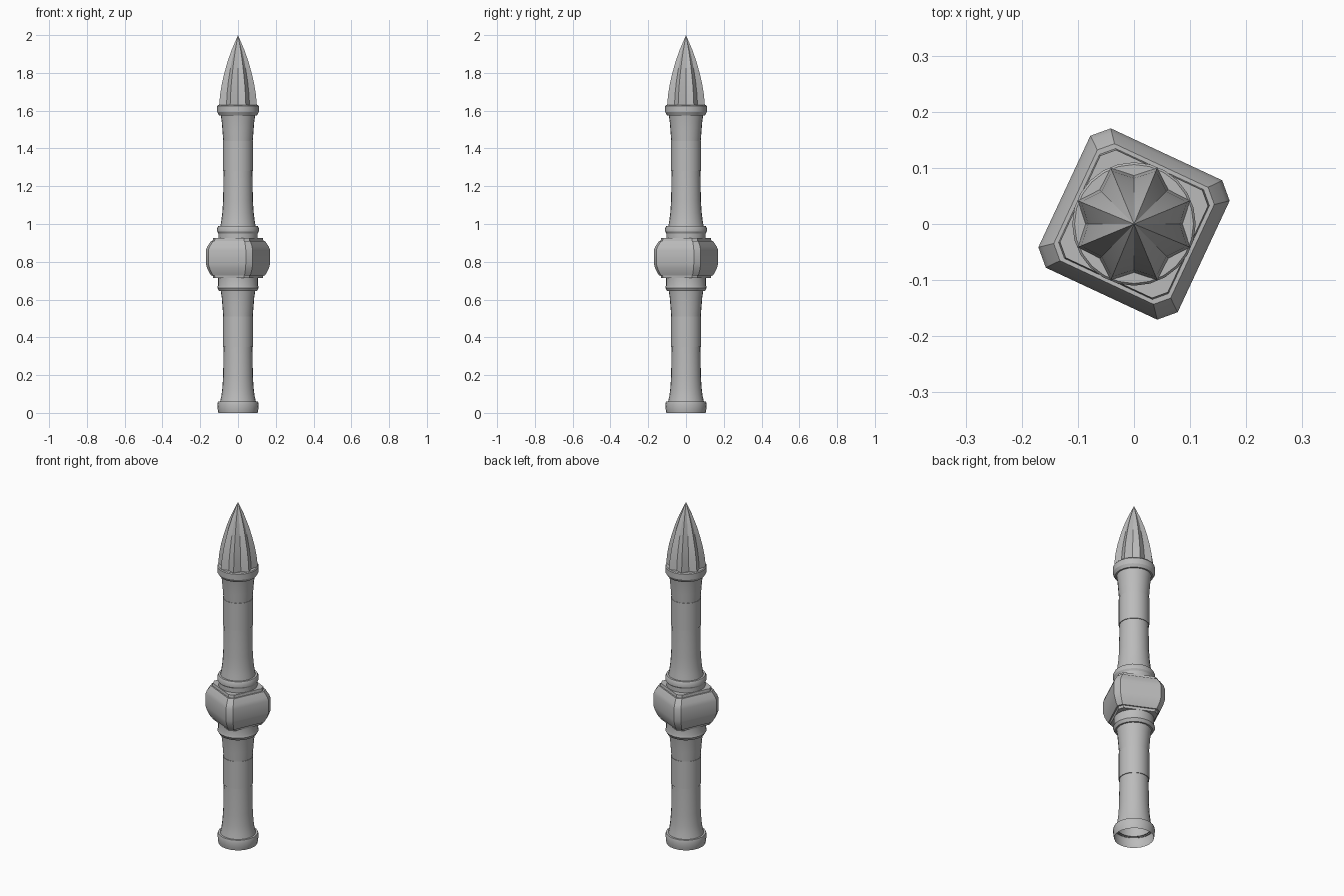
import bpy, bmesh
from math import sin, cos, pi, radians

cube = bpy.data.objects.get("Cube")
if cube:
    bpy.data.objects.remove(cube)

TURN = radians(-25)

stone = bpy.data.materials.new("grey stone")
stone.use_nodes = True
GREY = (0.5, 0.5, 0.5, 1)
stone.diffuse_color = GREY
stone.node_tree.nodes["Principled BSDF"].inputs["Base Color"].default_value = GREY


def circle(r, sides=24):
    return [(r * cos(2 * pi * i / sides), r * sin(2 * pi * i / sides)) for i in range(sides)]


def chamfered_square(h):
    c = h * 0.8
    quarter = [(h, -c), (h, c)]
    pts = []
    for k in range(4):
        for x, y in quarter:
            a = k * pi / 2 + TURN
            pts.append((x * cos(a) - y * sin(a), x * sin(a) + y * cos(a)))
    return pts


def star(r):
    # eight ridges with folded valleys between them
    return [(r * f * cos(a), r * f * sin(a)) for i in range(16)
            for f, a in [((1, 0.8)[i % 2], radians(22.5 * i) + radians(22.5))]]


def loft(name, outline, profile, bottom=False, top=False, angle=30):
    """Stack scaled outlines along z; a zero radius closes to a point."""
    bm = bmesh.new()
    previous = None
    for r, z in profile:
        if r == 0:
            ring = [bm.verts.new((0, 0, z))]
        else:
            ring = [bm.verts.new((x, y, z)) for x, y in outline(r)]
        if previous:
            n = len(previous)
            for i in range(n):
                j = (i + 1) % n
                if len(ring) == 1:
                    bm.faces.new((previous[i], previous[j], ring[0]))
                else:
                    bm.faces.new((previous[i], previous[j], ring[j], ring[i]))
        elif bottom:
            bm.faces.new(ring[::-1])
        previous = ring
    if top:
        bm.faces.new(previous)
    mesh = bpy.data.meshes.new(name)
    bm.to_mesh(mesh)
    bm.free()
    mesh.materials.append(stone)
    obj = bpy.data.objects.new(name, mesh)
    bpy.context.collection.objects.link(obj)
    bpy.ops.object.select_all(action='DESELECT')
    obj.select_set(True)
    bpy.context.view_layer.objects.active = obj
    bpy.ops.object.shade_smooth_by_angle(angle=radians(angle))
    return obj


# Open foot ring and the two flared shafts
loft("foot_ring", circle, [(0.104, 0), (0.107, 0.015), (0.11, 0.045), (0.106, 0.06), (0.088, 0.06)])
for name, z, low in (("lower", 0, 0.055), ("upper", 0.93, 0.045)):
    loft(name + "_shaft_base", circle,
         [(0.096, z + low), (0.088, z + 0.09), (0.083, z + 0.13), (0.079, z + 0.19), (0.076, z + 0.35)])
    loft(name + "_shaft_band", circle,
         [(0.076, z + 0.35), (0.08, z + 0.35), (0.08, z + 0.51), (0.078, z + 0.51)])
    loft(name + "_shaft_flare", circle,
         [(0.078, z + 0.51), (0.082, z + 0.56), (0.086, z + 0.61), (0.092, z + 0.65)])

# Collars
loft("lower_collar", circle,
     [(0.09, 0.645), (0.1, 0.645), (0.11, 0.662), (0.106, 0.675), (0.106, 0.714)])
loft("upper_collar", circle,
     [(0.104, 0.926), (0.104, 0.95), (0.11, 0.96), (0.11, 0.978), (0.104, 0.99), (0.088, 0.99)])
loft("top_collar", circle,
     [(0.09, 1.575), (0.1, 1.575), (0.11, 1.592), (0.11, 1.625), (0.106, 1.63)], top=True)

# Square knot with bulging sides and stepped plates
loft("square_knot", chamfered_square,
     [(0.106, 0.714), (0.108, 0.728), (0.115, 0.728), (0.122, 0.742), (0.131, 0.765),
      (0.137, 0.79), (0.137, 0.86), (0.131, 0.88), (0.115, 0.91), (0.108, 0.91), (0.106, 0.926)],
     bottom=True, top=True)

# Fluted spire
loft("spire", star,
     [(0.108, 1.63), (0.102, 1.69), (0.092, 1.745), (0.078, 1.8), (0.06, 1.86),
      (0.037, 1.92), (0, 2)], angle=20)
